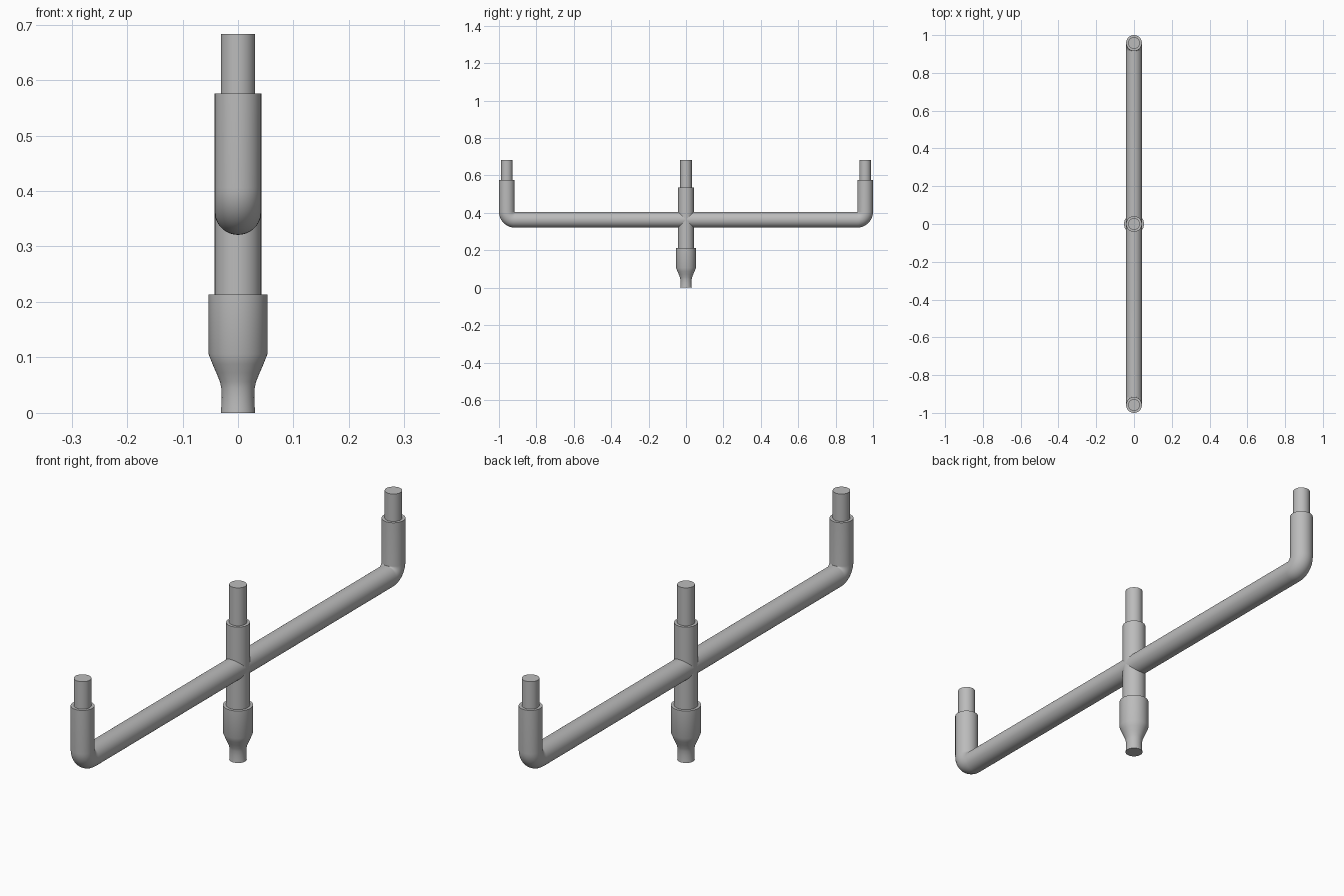
import bpy, bmesh, math
from mathutils import Vector

cube = bpy.data.objects.get("Cube")
if cube:
    bpy.data.objects.remove(cube, do_unlink=True)

SEGMENTS = 64
TUBE_R, PIN_R = 0.042, 0.031
ARM_Z, ARM_Y = 0.363, 0.958
SHOULDER_Z, TOP_Z = 0.576, 0.683

steel = bpy.data.materials.new("plain_grey")
steel.use_nodes = True
grey = (0.5, 0.5, 0.5, 1)
steel.diffuse_color = grey
steel.node_tree.nodes["Principled BSDF"].inputs["Base Color"].default_value = grey


def skin(name, rings):
    """Join a row of rings into a capped tube."""
    bm = bmesh.new()
    loops = [[bm.verts.new(p) for p in ring] for ring in rings]
    for a, b in zip(loops, loops[1:]):
        for i in range(SEGMENTS):
            j = (i + 1) % SEGMENTS
            bm.faces.new((a[i], a[j], b[j], b[i]))
    bm.faces.new(loops[0][::-1])
    bm.faces.new(loops[-1])
    bmesh.ops.recalc_face_normals(bm, faces=bm.faces[:])
    mesh = bpy.data.meshes.new(name)
    bm.to_mesh(mesh)
    bm.free()
    mesh.materials.append(steel)
    obj = bpy.data.objects.new(name, mesh)
    bpy.context.collection.objects.link(obj)
    bpy.ops.object.select_all(action="DESELECT")
    obj.select_set(True)
    bpy.context.view_layer.objects.active = obj
    bpy.ops.object.shade_smooth_by_angle(angle=math.radians(35))
    return obj


def ring(centre, radius, normal):
    """Circle spanned by the x axis and the given normal."""
    steps = [math.tau * i / SEGMENTS for i in range(SEGMENTS)]
    return [centre + radius * (Vector((1, 0, 0)) * math.cos(t) + normal * math.sin(t)) for t in steps]


def lathe(name, profile, y=0):
    """Turn (radius, height) pairs about a vertical axis."""
    return skin(name, [ring(Vector((0, y, z)), r, Vector((0, 1, 0))) for r, z in profile])


# Crossbar with an upturned elbow at each end
bend = TUBE_R + 0.001
rings = []
for side in (-1, 1):
    pivot = Vector((0, side * (ARM_Y - bend), ARM_Z + bend))
    half = [ring(Vector((0, side * ARM_Y, SHOULDER_Z)), TUBE_R, Vector((0, -side, 0)))]
    for k in range(13):
        a = math.pi / 2 * k / 12
        out = Vector((0, side * math.cos(a), -math.sin(a)))
        half.append(ring(pivot + out * bend, TUBE_R, -out))
    rings += half if side < 0 else half[::-1]
skin("crossbar", rings)

# Pins on the upturned ends
for name, y in (("front_pin", -ARM_Y), ("back_pin", ARM_Y)):
    lathe(name, [(PIN_R, SHOULDER_Z - 0.01), (PIN_R, TOP_Z)], y)

# Central post with its own pin
lathe("centre_post", [(TUBE_R, 0.2), (TUBE_R, 0.535)])
lathe("centre_pin", [(PIN_R, 0.52), (PIN_R, TOP_Z)])

# Socket that narrows to a slightly waisted foot
lathe("base_socket", [
    (0.031, 0), (0.03, 0.012), (0.0293, 0.028), (0.0302, 0.045), (0.0325, 0.056),
    (0.039, 0.072), (0.046, 0.088), (0.053, 0.106), (0.053, 0.213)])
